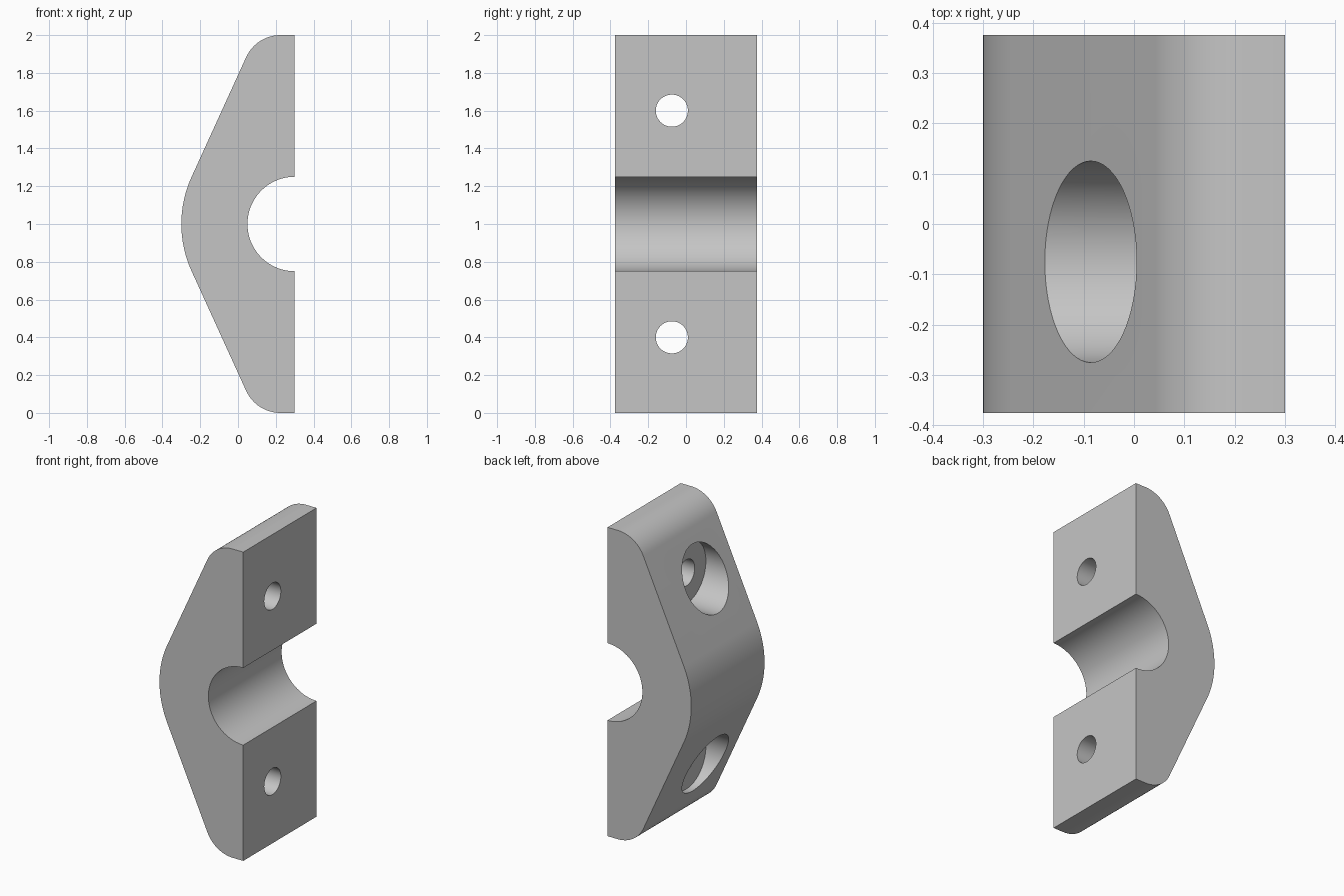
import bpy, bmesh
from math import radians, sin, cos, pi
from mathutils import Matrix

default = bpy.data.objects.get("Cube")
if default:
    bpy.data.objects.remove(default, do_unlink=True)

grey = bpy.data.materials.new("light_grey")
grey.use_nodes = True
grey.diffuse_color = (0.56, 0.56, 0.56, 1)
grey.node_tree.nodes["Principled BSDF"].inputs["Base Color"].default_value = grey.diffuse_color

FLAT_X, MID_Z, HALF_DEPTH = 0.3, 1.0, 0.375
SLOPE = 24.4            # tilt of the sloping sides, degrees


def arc(cx, cz, r, start, end, steps):
    """Points along an arc in the XZ plane, angles in degrees."""
    angles = [radians(start + (end - start) * i / steps) for i in range(steps + 1)]
    return [(cx + r * cos(a), cz + r * sin(a)) for a in angles]


def make_object(name, bm):
    bmesh.ops.recalc_face_normals(bm, faces=bm.faces)
    mesh = bpy.data.meshes.new(name)
    bm.to_mesh(mesh)
    bm.free()
    mesh.materials.append(grey)
    obj = bpy.data.objects.new(name, mesh)
    bpy.context.collection.objects.link(obj)
    return obj


def cylinder_x(name, x0, x1, y, z, r):
    """Cylinder cutter running along x."""
    bm = bmesh.new()
    place = Matrix.Translation(((x0 + x1) / 2, y, z)) @ Matrix.Rotation(pi / 2, 4, "Y")
    bmesh.ops.create_cone(bm, cap_ends=True, segments=64, radius1=r, radius2=r,
                          depth=x1 - x0, matrix=place)
    obj = make_object(name, bm)
    obj.hide_render = True
    return obj


# Upper half of the outline: rounded top corner, slope, big rounded back
upper = [(FLAT_X, 2.0)]
upper += arc(0.225, 1.8, 0.2, 90, 180 - SLOPE, 16)
upper += arc(FLAT_X, MID_Z, 0.6, 180 - SLOPE, 180, 12)
lower = [(x, 2 * MID_Z - z) for x, z in reversed(upper[:-1])]
# Half-round shaft seat in the flat mating face
seat = arc(FLAT_X, MID_Z, 0.25, 270, 90, 48)

bm = bmesh.new()
face = bm.faces.new([bm.verts.new((x, -HALF_DEPTH, z)) for x, z in upper + lower + seat])
new = bmesh.ops.extrude_face_region(bm, geom=[face])["geom"]
bmesh.ops.translate(bm, vec=(0, 2 * HALF_DEPTH, 0),
                    verts=[v for v in new if isinstance(v, bmesh.types.BMVert)])
clamp = make_object("clamp_half", bm)

# Counterbored screw holes above and below the seat
cutters = []
for side, z in (("lower", 0.4), ("upper", 1.6)):
    cutters.append(cylinder_x(side + "_counterbore", -0.6, 0.05, -0.075, z, 0.2))
    cutters.append(cylinder_x(side + "_screw_hole", -0.1, 0.5, -0.075, z, 0.085))

bpy.ops.object.select_all(action="DESELECT")
clamp.select_set(True)
bpy.context.view_layer.objects.active = clamp
for cutter in cutters:
    mod = clamp.modifiers.new(cutter.name, "BOOLEAN")
    mod.operation = "DIFFERENCE"
    mod.solver = "EXACT"
    mod.object = cutter
    bpy.ops.object.modifier_apply(modifier=mod.name)
for cutter in cutters:
    bpy.data.objects.remove(cutter, do_unlink=True)

bpy.ops.object.shade_smooth_by_angle(angle=radians(20))
